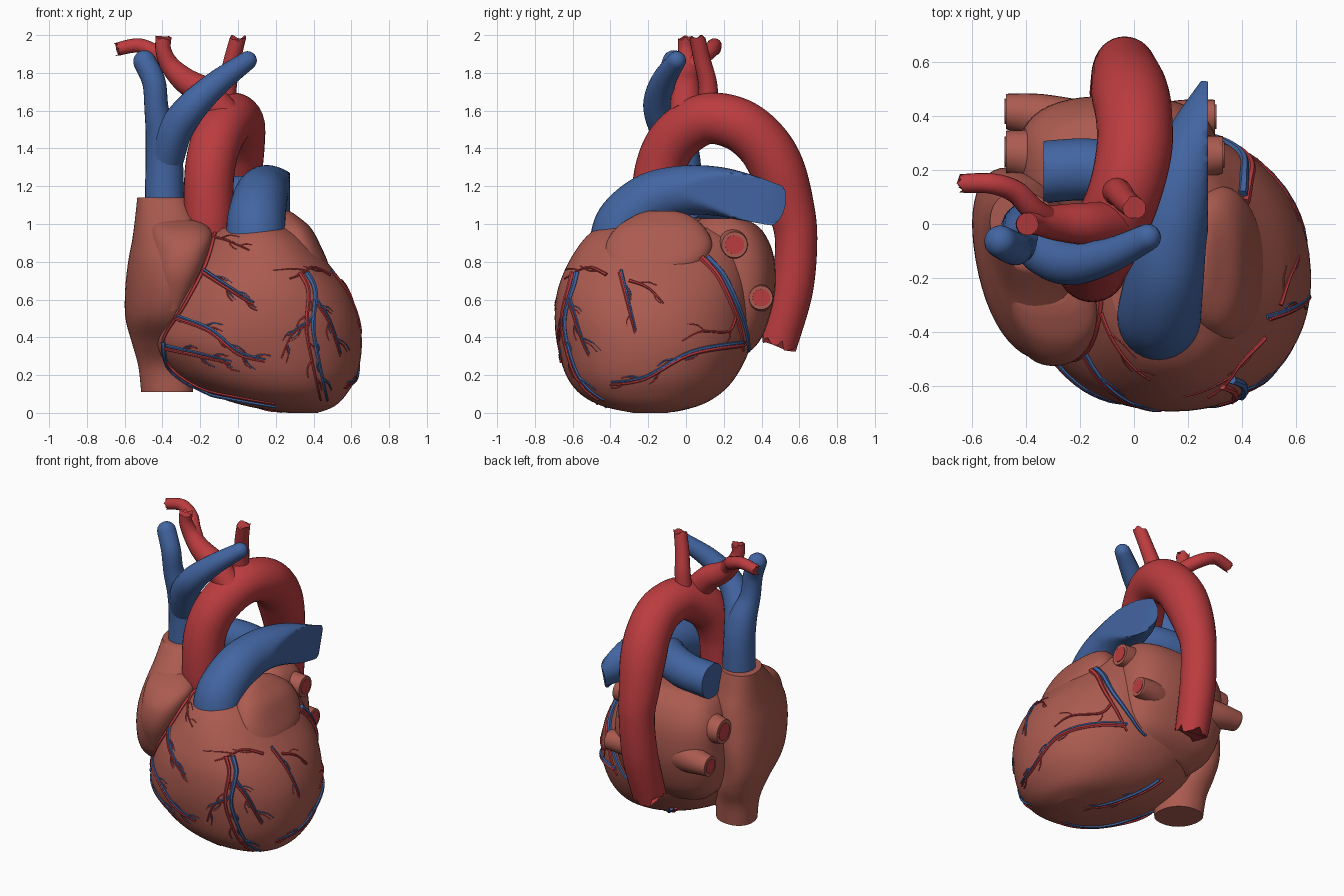
import bpy, bmesh, math, random
from mathutils import Vector
from mathutils.bvhtree import BVHTree

if "Cube" in bpy.data.objects:
    bpy.data.objects.remove(bpy.data.objects["Cube"])

random.seed(4)


def material(name, rgb):
    m = bpy.data.materials.new(name)
    m.diffuse_color = (*rgb, 1)
    m.use_nodes = True
    m.node_tree.nodes["Principled BSDF"].inputs["Base Color"].default_value = m.diffuse_color
    return m


MUSCLE = material("muscle", (0.41, 0.105, 0.08))
RED = material("artery_red", (0.5, 0.045, 0.05))
BLUE = material("vein_blue", (0.055, 0.13, 0.36))


def spline(P, k):
    """Smooth curve through points of any dimension, k steps per span."""
    out = []
    for i in range(len(P) - 1):
        a, b, c, d = P[max(i - 1, 0)], P[i], P[i + 1], P[min(i + 2, len(P) - 1)]
        for s in range(k):
            t = s / k
            out.append(tuple(0.5 * (2 * q + (r - p) * t + (2 * p - 5 * q + 4 * r - w) * t * t
                                    + (3 * q - p - 3 * r + w) * t ** 3)
                             for p, q, r, w in zip(a, b, c, d)))
    return out + [tuple(P[-1])]


def skin(bm, rings):
    """Bridge rings of points into a capped surface."""
    R = [[bm.verts.new(p) for p in ring] for ring in rings]
    n = len(R[0])
    for A, B in zip(R, R[1:]):
        for i in range(n):
            j = (i + 1) % n
            bm.faces.new((A[i], A[j], B[j], B[i]))
    bm.faces.new(R[0][::-1])
    bm.faces.new(R[-1])


def finish(name, bm, mat):
    bmesh.ops.recalc_face_normals(bm, faces=bm.faces)
    me = bpy.data.meshes.new(name)
    bm.to_mesh(me)
    me.materials.append(mat)
    me.shade_smooth()
    me.set_sharp_from_angle(angle=math.radians(50))
    ob = bpy.data.objects.new(name, me)
    bpy.context.collection.objects.link(ob)
    return ob


def loft(name, sections, mat, power=2.0, n=48, skew=0.0):
    """Sections: z, xmin, xmax, ymin, ymax. Skew pushes the front towards +x."""
    bm = bmesh.new()
    rings = []
    for z, x0, x1, y0, y1 in spline(sections, 6):
        ring = []
        for i in range(n):
            c, s = math.cos(math.tau * i / n), math.sin(math.tau * i / n)
            u = math.copysign(abs(c) ** (2 / power), c) * (x1 - x0) / 2
            v = math.copysign(abs(s) ** (2 / power), s) * (y1 - y0) / 2
            ring.append(((x0 + x1) / 2 + u - skew * v, (y0 + y1) / 2 + v, z))
        rings.append(ring)
    skin(bm, rings)
    finish(name, bm, mat)
    return BVHTree.FromBMesh(bm)


def add_tube(bm, pts, n=24, k=8, jag=0, rounded=False, clamp=None):
    """Points: x, y, z, radius. jag tears the end, clamp slices it at an x plane."""
    S = [(Vector(p[:3]), p[3]) for p in spline(pts, k)]
    if rounded:
        c, r = S[-1]
        d = (c - S[-2][0]).normalized()
        S += [(c + d * r * math.sin(a), r * math.cos(a)) for a in (0.3, 0.6, 0.9, 1.2, 1.45)]
    side, rings = None, []
    for i, (c, r) in enumerate(S):
        d = (S[min(i + 1, len(S) - 1)][0] - S[max(i - 1, 0)][0]).normalized()
        side = side or d.orthogonal()
        side = (side - d * side.dot(d)).normalized()
        up = d.cross(side)
        ring = []
        for j in range(n):
            a = math.tau * j / n
            p = c + (side * math.cos(a) + up * math.sin(a)) * r
            if jag and i == len(S) - 1:
                p += d * random.uniform(-jag, jag)
            if clamp:
                p.x = min(p.x, clamp) if clamp > 0 else max(p.x, clamp)
            p.z = min(p.z, 2.0)
            ring.append(p)
        rings.append(ring)
    skin(bm, rings)


def tube(name, pts, mat, **kw):
    bm = bmesh.new()
    add_tube(bm, pts, **kw)
    finish(name, bm, mat)


# Heart chambers
surfaces = [
    loft("ventricles", [
        (.0, .27, .42, -.28, -.1), (.035, .05, .51, -.44, .06), (.1, -.15, .575, -.56, .18),
        (.2, -.32, .63, -.635, .27), (.35, -.43, .655, -.68, .34), (.5, -.41, .64, -.695, .35),
        (.65, -.35, .58, -.68, .35), (.8, -.25, .47, -.62, .33), (.92, -.17, .37, -.54, .3),
        (.98, -.1, .28, -.47, .22)], MUSCLE, 2.15, 64, .05),
    loft("right_atrium", [
        (.11, -.51, -.24, -.15, .12), (.25, -.525, -.24, -.17, .14), (.37, -.555, -.25, -.27, .18),
        (.5, -.585, -.26, -.42, .2), (.65, -.585, -.23, -.49, .21), (.8, -.57, -.19, -.5, .2),
        (.92, -.55, -.19, -.43, .18), (1.02, -.54, -.22, -.3, .15), (1.14, -.53, -.27, -.17, .12)],
        MUSCLE, 2.2, skew=.17),
    loft("right_auricle", [
        (.54, -.4, -.3, -.45, -.3), (.72, -.44, -.21, -.52, -.25), (.86, -.45, -.155, -.515, -.18),
        (.95, -.46, -.14, -.45, -.14), (1.0, -.45, -.18, -.36, -.13), (1.02, -.4, -.24, -.3, -.16)],
        MUSCLE, 2.2, skew=.12)]
loft("left_atrium", [
    (.28, -.28, .2, 0, .28), (.38, -.38, .28, 0, .39), (.55, -.43, .31, 0, .455),
    (.7, -.43, .31, 0, .475), (.85, -.42, .29, 0, .46), (.97, -.36, .25, .02, .4),
    (1.03, -.26, .19, .08, .31)], MUSCLE, 2.7)
loft("left_auricle", [
    (.735, .3, .455, -.38, -.1), (.78, .2, .48, -.43, .08), (.88, .19, .44, -.43, .14),
    (.98, .18, .385, -.37, .1), (1.045, .18, .31, -.27, .02), (1.07, .2, .27, -.2, -.06)],
    MUSCLE, 2.5)

# Pulmonary vein stubs with red openings
for label, x, y, z, r in (("left_upper", .31, .26, .89, .065), ("left_lower", .28, .4, .61, .06),
                          ("right_upper", -.455, .27, .82, .075), ("right_lower", -.455, .42, .64, .062)):
    s = math.copysign(1, x)
    path = [(x - s * .25, y - .08, z, r * 2), (x - s * .1, y - .02, z, r * 1.35), (x + s * .05, y, z, r)]
    tube(label + "_pulmonary_vein", path, MUSCLE, clamp=x + s * .02)
    tube(label + "_vein_opening", [(a, b, c, r * .75) for a, b, c, q in path], RED, clamp=x + s * .025)

# Aorta and its branches
tube("aorta", [
    (-.15, -.15, .9, .125), (-.155, -.16, 1.05, .13), (-.15, -.14, 1.28, .132), (-.11, -.06, 1.45, .135),
    (-.04, .1, 1.555, .135), (0, .27, 1.53, .14), (0, .4, 1.43, .142), (-.015, .485, 1.29, .143),
    (-.03, .55, 1.1, .127), (-.035, .583, .92, .112), (-.045, .56, .65, .112), (-.06, .485, .37, .105)],
    RED, n=32, jag=.03)
tube("brachiocephalic_artery", [
    (-.07, 0, 1.58, .085), (-.17, 0, 1.69, .08), (-.28, .005, 1.76, .068), (-.36, .01, 1.84, .052),
    (-.395, 0, 1.92, .042), (-.395, 0, 1.98, .042)], RED, n=16, jag=.02)
tube("right_subclavian_artery", [
    (-.3, .005, 1.77, .05), (-.37, .05, 1.86, .045), (-.44, .12, 1.91, .042), (-.53, .15, 1.945, .038),
    (-.64, .15, 1.925, .035)], RED, n=16, jag=.02)
tube("left_carotid_artery", [
    (-.07, .12, 1.6, .055), (-.055, .115, 1.74, .05), (-.03, .085, 1.87, .045), (0, .06, 1.985, .042)],
    RED, n=16, jag=.02)

# Great veins
tube("superior_vena_cava", [
    (-.39, -.02, 1.05, .105), (-.39, -.02, 1.3, .1), (-.4, -.04, 1.45, .09), (-.43, -.08, 1.6, .065),
    (-.445, -.09, 1.75, .062), (-.495, -.065, 1.86, .06)], BLUE, rounded=True)
tube("left_brachiocephalic_vein", [
    (-.38, -.03, 1.35, .095), (-.33, -.1, 1.5, .092), (-.235, -.145, 1.63, .082), (-.1, -.12, 1.755, .066),
    (.05, -.05, 1.865, .05)], BLUE, rounded=True)

# Pulmonary trunk splitting left and right
tube("pulmonary_trunk", [
    (.095, -.36, .86, .155), (.095, -.325, 1.0, .155), (.115, -.19, 1.125, .145), (.14, -.02, 1.175, .134),
    (.18, .15, 1.175, .13), (.24, .3, 1.145, .125), (.34, .47, 1.1, .11)], BLUE, n=32, clamp=.275)
tube("right_pulmonary_artery", [
    (.13, .03, 1.14, .11), (.02, .14, 1.14, .115), (-.15, .2, 1.12, .115), (-.36, .19, 1.1, .115)],
    BLUE, clamp=-.335)

# Coronary vessels, drawn in a view plane and laid on the heart surface
arteries, veins = bmesh.new(), bmesh.new()
VIEWS = {"front": (lambda u, v: (u, -2, v), Vector((0, 1, 0))),
         "side": (lambda u, v: (2, u, v), Vector((-1, 0, 0))),
         "below": (lambda u, v: (u, v, -2), Vector((0, 0, 1)))}


def lay(bm, line, view, r, twigs=0):
    start, ray = VIEWS[view]
    pts = spline(line, 6)
    out = []
    for i, (u, v) in enumerate(pts):
        hits = [h for h in (t.ray_cast(Vector(start(u, v)), ray) for t in surfaces) if h[0]]
        if hits:
            h = min(hits, key=lambda h: h[3])
            normal = h[1] if h[1].dot(ray) < 0 else -h[1]
            p = h[0] + normal * r * .3
            p.z = max(p.z, r)
            out.append((*p, r * (1 - .6 * i / len(pts))))
    if len(out) > 2:
        add_tube(bm, out, n=6, k=1)
    for t in range(twigs):
        i = int(len(pts) * (.3 + .65 * t / twigs))
        (u, z), (u2, z2) = pts[i - 1], pts[i]
        a = math.atan2(z2 - z, u2 - u) + random.uniform(.4, .8) * (-1) ** t
        l = random.uniform(.03, .055)
        mid = (u2 + l * math.cos(a), z2 + l * math.sin(a))
        a -= .5 * (-1) ** t
        lay(bm, [(u2, z2), mid, (mid[0] + l * math.cos(a), mid[1] + l * math.sin(a))], view, r * .5)


# Main vessels: view, line, radius, twigs, vein offset
TRUNKS = [
    ("front", [(-.12, .95), (-.17, .78), (-.28, .57), (-.39, .39), (-.36, .25), (-.2, .135), (0, .085), (.2, .05)], .016, 0, 0),
    ("front", [(.34, .74), (.385, .64), (.375, .45), (.41, .25), (.45, .07)], .016, 5, .022),
    ("side", [(.09, .82), (.18, .72), (.26, .55), (.3, .42), (.31, .33)], .02, 0, .018),
    ("below", [(-.05, .2), (.08, .05), (.2, -.12), (.3, -.2)], .013, 4, .02)]
BRANCHES = [
    ("front", [(-.19, .745), (-.06, .66), (.08, .57)], .011, 4),
    ("front", [(-.33, .5), (-.15, .43), (0, .31), (.14, .27)], .012, 5),
    ("front", [(-.38, .34), (-.2, .3), (-.04, .26)], .011, 4),
    ("front", [(.375, .47), (.29, .42), (.23, .29)], .009, 3),
    ("front", [(.4, .6), (.48, .48), (.54, .3)], .009, 3),
    ("side", [(.3, .36), (.02, .31), (-.22, .18), (-.4, .15)], .013, 5),
    ("side", [(-.35, .74), (-.31, .58), (-.27, .42)], .01, 2)]
RED_ONLY = [
    ("front", [(-.12, .93), (-.05, .91), (.06, .86)], .009, 3),
    ("side", [(-.42, .73), (-.52, .77), (-.64, .71)], .01, 2),
    ("side", [(-.3, .7), (-.2, .66), (-.12, .58)], .009, 2),
    ("side", [(.26, .5), (.22, .43), (.08, .43), (-.02, .38)], .009, 2)]
for view, line, r, twigs, gap in TRUNKS:
    lay(arteries, [(u - gap * .6, z) for u, z in line], view, r * .85, twigs)
    lay(veins, [(u + gap, z - (0 if gap else .015)) for u, z in line[0 if gap else 3:]], view, r, twigs)
for view, line, r, twigs in BRANCHES:
    lay(arteries, line, view, r, twigs)
    lay(veins, [(u + .006, z + .014) for u, z in line], view, r * .9, twigs)
for view, line, r, twigs in RED_ONLY:
    lay(arteries, line, view, r, twigs)
finish("coronary_arteries", arteries, RED)
finish("coronary_veins", veins, BLUE)
